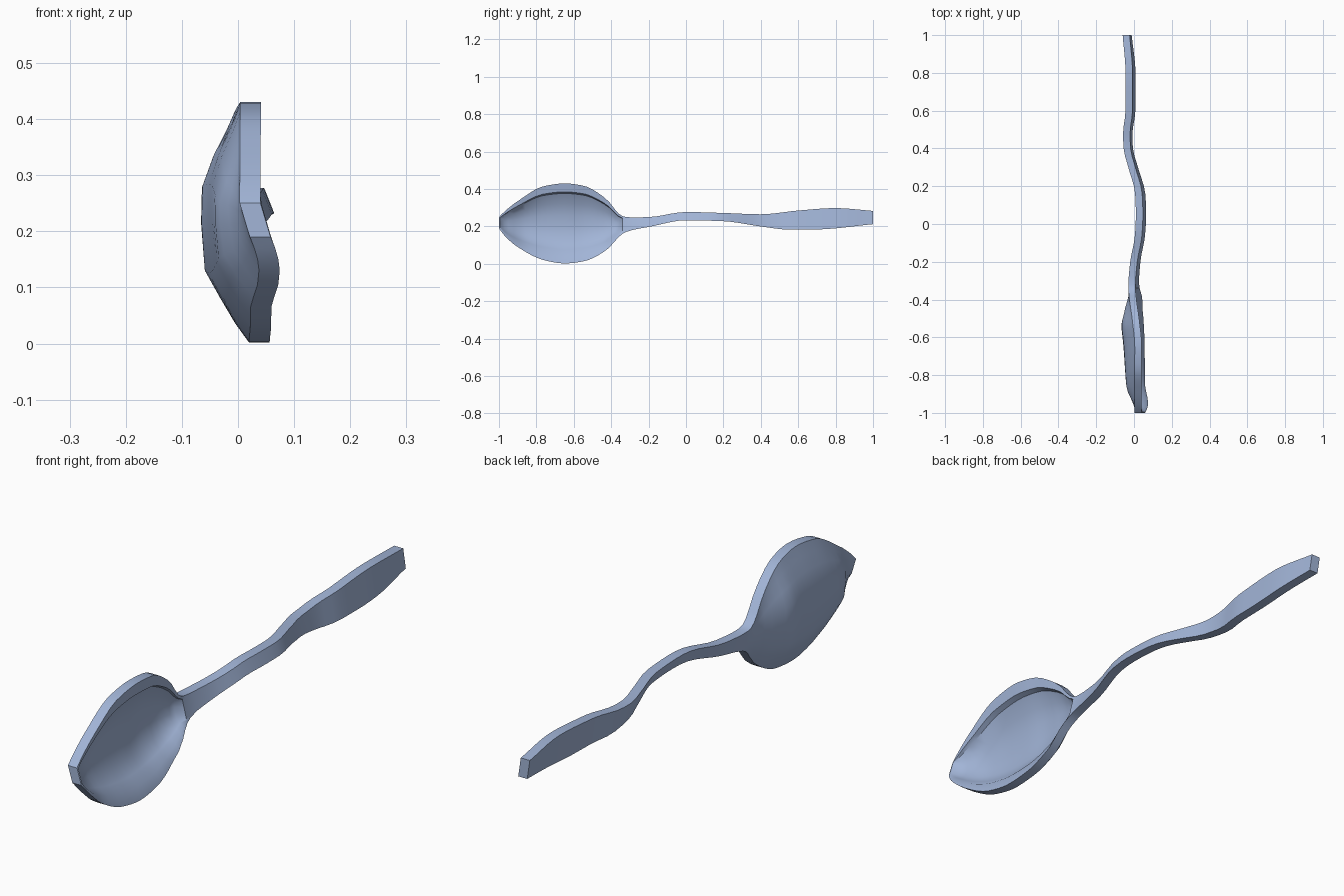
import bpy, bmesh

if "Cube" in bpy.data.objects:
    bpy.data.objects.remove(bpy.data.objects["Cube"])

# Profiles as (y, value) keys along the spoon
TOP = [(-1, .25), (-.97, .28), (-.9, .335), (-.76, .415), (-.65, .43), (-.55, .418), (-.43, .35),
       (-.34, .255), (-.3, .248), (-.2, .25), (0, .277), (.2, .272), (.4, .265), (.6, .285), (.8, .298), (1, .283)]
BOTTOM = [(-1, .19), (-.97, .15), (-.9, .09), (-.76, .02), (-.65, .002), (-.55, .013), (-.43, .07),
          (-.34, .16), (-.3, .178), (-.2, .197), (0, .233), (.2, .228), (.4, .2), (.55, .183), (.7, .184), (1, .212)]
BACK = [(-1, .003), (-.65, .004), (-.5, -.01), (-.4, -.024), (-.33, -.03), (-.2, -.02), (-.06, .005),
        (.05, .01), (.16, .006), (.3, -.03), (.4, -.055), (.48, -.058), (.6, -.045), (.8, -.045), (1, -.06)]
TILT = [(-1, .3), (-.85, .06), (-.65, .036), (-.45, .08), (-.33, .25), (.1, .4), (.5, .15), (1, .15)]
BULGE = [(-1, 0), (-.93, .03), (-.87, .052), (-.7, .064), (-.55, .072), (-.45, .042), (-.38, .014), (-.33, 0), (1, 0)]
HOLLOW = [(-.995, 0), (-.97, .035), (-.88, .07), (-.75, .08), (-.58, .08), (-.45, .062), (-.36, .03), (-.34, 0), (1, 0)]
THICK = .037

# Cross-section shapes as (position across the width, fraction of depth)
OUTER = [(-1, 0), (-.85, .32), (-.66, .62), (-.42, .97), (0, 1), (.32, .93), (.6, .6), (.82, .25), (1, 0)]
INNER = [(1, 0), (.79, .1), (.75, .36), (.5, .75), (.2, .96), (-.1, 1), (-.42, .93), (-.65, .55), (-.79, .18), (-1, 0)]


def curve(keys, y):
    """Monotone cubic interpolation through the keys."""
    if y <= keys[0][0]:
        return keys[0][1]
    n = len(keys)
    d = [(keys[i + 1][1] - keys[i][1]) / (keys[i + 1][0] - keys[i][0]) for i in range(n - 1)]

    def slope(i):
        if i == 0 or i == n - 1:
            return d[0] if i == 0 else d[-1]
        a, b = d[i - 1], d[i]
        return 0 if a * b <= 0 else 2 * a * b / (a + b)

    for i in range(n - 1):
        if y <= keys[i + 1][0] + 1e-9:
            w = keys[i + 1][0] - keys[i][0]
            t = (y - keys[i][0]) / w
            return ((2 * t**3 - 3 * t**2 + 1) * keys[i][1] + (t**3 - 2 * t**2 + t) * w * slope(i)
                    + (3 * t**2 - 2 * t**3) * keys[i + 1][1] + (t**3 - t**2) * w * slope(i + 1))
    return keys[-1][1]


def section(y):
    """Closed cross-section: rounded back, then rim and hollow on the front."""
    zt, zb = curve(TOP, y), curve(BOTTOM, y)
    zc, h = (zt + zb) / 2, (zt - zb) / 2
    back, tilt = curve(BACK, y), curve(TILT, y)
    bulge, hollow = curve(BULGE, y), curve(HOLLOW, y)
    pts = []
    for shape, lift, depth in ((OUTER, 0, bulge), (INNER, THICK, hollow)):
        for u, f in shape:
            z = zc + u * h
            pts.append((back + tilt * (zt - z) + lift - f * depth, y, z))
    return pts


# Spoon body: loft of the sections, finer over the bowl
stations = [-1, -.995, -.985, -.97, -.95]
stations += [-.92 + .03 * i for i in range(19)]
stations += [-.36, -.34, -.32] + [-.28 + .04 * i for i in range(33)]
bm = bmesh.new()
rings = [[bm.verts.new(p) for p in section(y)] for y in stations]
for a, b in zip(rings, rings[1:]):
    for i in range(len(a)):
        j = (i + 1) % len(a)
        bm.faces.new((a[i], a[j], b[j], b[i]))
bm.faces.new(rings[0])
bm.faces.new(rings[-1])
bmesh.ops.recalc_face_normals(bm, faces=bm.faces)
mesh = bpy.data.meshes.new("spoon")
bm.to_mesh(mesh)
bm.free()
spoon = bpy.data.objects.new("spoon", mesh)
bpy.context.collection.objects.link(spoon)

# Single metal colour
metal = bpy.data.materials.new("blue_grey_metal")
metal.diffuse_color = (.36, .46, .68, 1)
metal.use_nodes = True
metal.node_tree.nodes["Principled BSDF"].inputs["Base Color"].default_value = metal.diffuse_color
mesh.materials.append(metal)

# Smooth shading with crisp rim edges
bpy.context.view_layer.objects.active = spoon
spoon.select_set(True)
bpy.ops.object.shade_smooth_by_angle(angle=.6)
